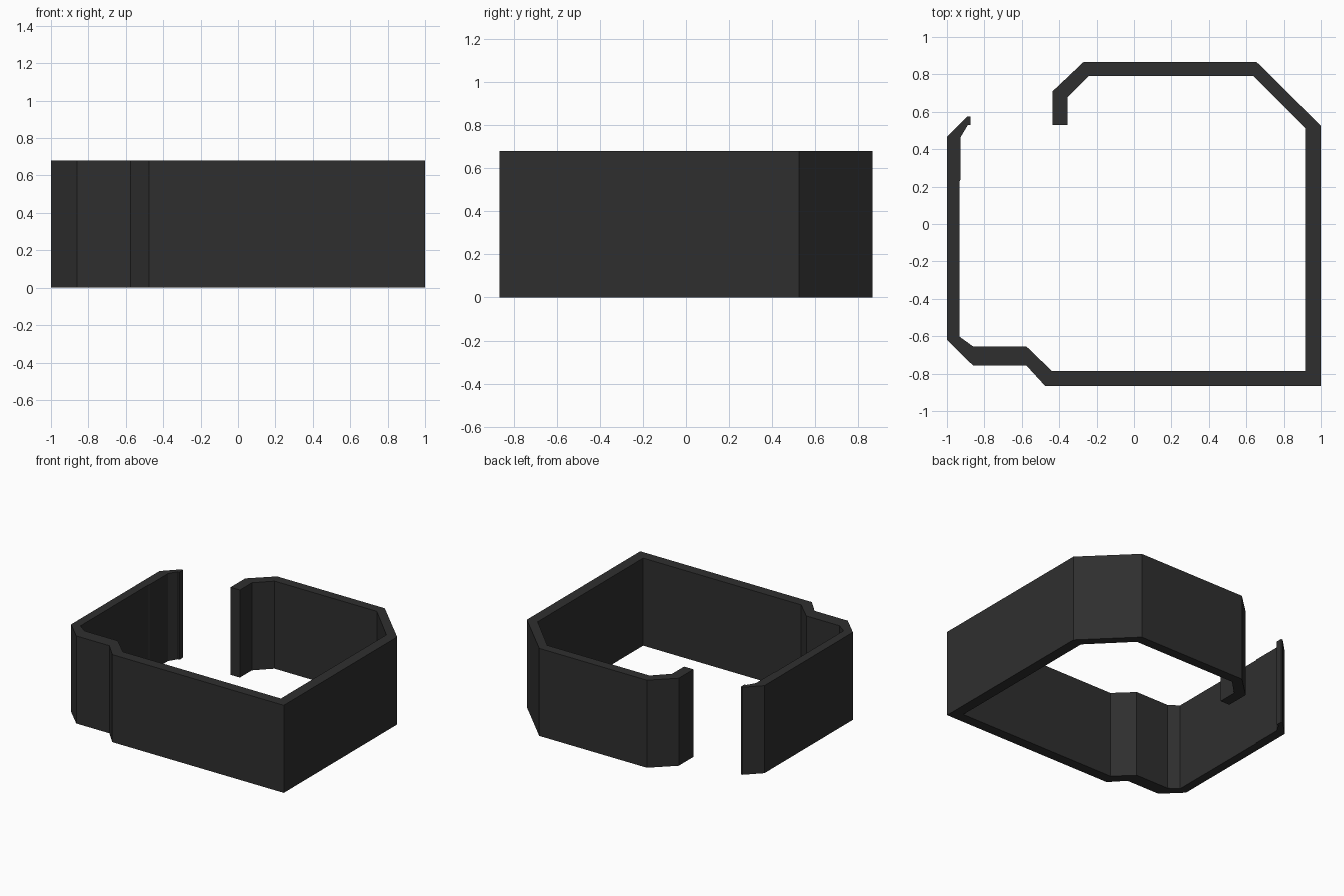
import bpy, bmesh

if "Cube" in bpy.data.objects:
    bpy.data.objects.remove(bpy.data.objects["Cube"])

HEIGHT = 0.68

# Outline of the open band seen from above: outer wall, then back along the inner wall
outer = [(-0.875, 0.575), (-0.89, 0.575), (-1, 0.465), (-1, -0.62), (-0.86, -0.757),
         (-0.575, -0.757), (-0.475, -0.866), (1, -0.866), (1, 0.525),
         (0.655, 0.866), (-0.27, 0.866), (-0.435, 0.71), (-0.435, 0.53)]
inner = [(-0.355, 0.53), (-0.355, 0.677), (-0.24, 0.792), (0.638, 0.792),
         (0.918, 0.51), (0.918, -0.785), (-0.44, -0.785), (-0.575, -0.655),
         (-0.86, -0.655), (-0.932, -0.603), (-0.932, 0.23), (-0.927, 0.24), (-0.927, 0.465),
         (-0.888, 0.53), (-0.873, 0.53)]

dark = bpy.data.materials.new("charcoal")
dark.diffuse_color = (0.028, 0.028, 0.028, 1)
dark.use_nodes = True
dark.node_tree.nodes["Principled BSDF"].inputs["Base Color"].default_value = dark.diffuse_color

# Extrude the outline up into the band
bm = bmesh.new()
base = bm.faces.new([bm.verts.new((x, y, 0)) for x, y in outer + inner])
ext = bmesh.ops.extrude_face_region(bm, geom=[base], use_keep_orig=True)
top = [v for v in ext["geom"] if isinstance(v, bmesh.types.BMVert)]
bmesh.ops.translate(bm, verts=top, vec=(0, 0, HEIGHT))
bmesh.ops.recalc_face_normals(bm, faces=bm.faces)

mesh = bpy.data.meshes.new("open_band")
bm.to_mesh(mesh)
bm.free()
mesh.materials.append(dark)
bpy.context.collection.objects.link(bpy.data.objects.new("open_band", mesh))
